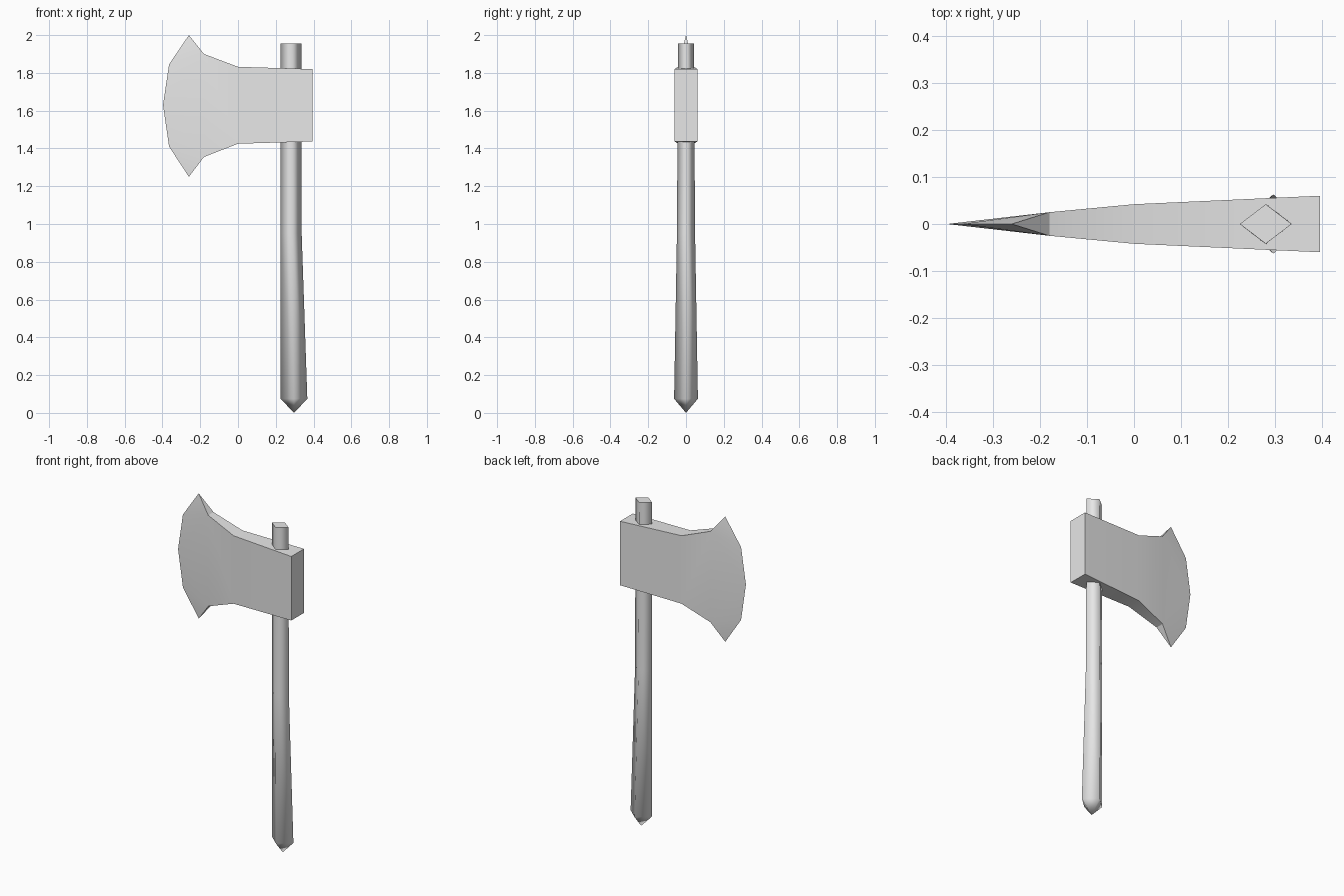
import bpy, bmesh, math

cube = bpy.data.objects.get("Cube")
if cube:
    bpy.data.objects.remove(cube)

grey = bpy.data.materials.new("plain_grey")
grey.use_nodes = True
grey.diffuse_color = (0.8, 0.8, 0.8, 1)
grey.node_tree.nodes["Principled BSDF"].inputs["Base Color"].default_value = (0.8, 0.8, 0.8, 1)


def finish(name, bm):
    """Turn a bmesh into a named object with outward normals."""
    bmesh.ops.recalc_face_normals(bm, faces=bm.faces[:])
    mesh = bpy.data.meshes.new(name)
    bm.to_mesh(mesh)
    bm.free()
    mesh.materials.append(grey)
    obj = bpy.data.objects.new(name, mesh)
    bpy.context.collection.objects.link(obj)
    bpy.ops.object.select_all(action="DESELECT")
    obj.select_set(True)
    bpy.context.view_layer.objects.active = obj
    return obj


# Handle: diamond rings (z, left x, right x, half depth), flaring to a pointed butt
RINGS = [(1.955, 0.225, 0.335, 0.042), (0.95, 0.225, 0.337, 0.048),
         (0.075, 0.225, 0.367, 0.063)]
bm = bmesh.new()
loops = []
for z, x0, x1, d in RINGS:
    xm = (x0 + x1) / 2
    loops.append([bm.verts.new(p) for p in
                  ((x0, 0, z), (xm, -d, z), (x1, 0, z), (xm, d, z))])
tip = bm.verts.new((0.297, 0, 0))
for i in range(4):
    j = (i + 1) % 4
    for a, b in zip(loops, loops[1:]):
        bm.faces.new((a[i], a[j], b[j], b[i]))
    bm.faces.new((loops[-1][i], loops[-1][j], tip))
for f in bm.faces:
    f.smooth = True
cap = bm.faces.new(loops[0])
for e in cap.edges:
    e.smooth = False
finish("handle", bm)

# Axe head: wedge sections (x, half depth, bottom z, top z) from poll to blade
SECTIONS = [(0.395, 0.06, 1.437, 1.82), (0, 0.042, 1.425, 1.832),
            (-0.18, 0.025, 1.355, 1.90)]
EDGE = [(-0.26, 2.0), (-0.365, 1.845), (-0.397, 1.63), (-0.365, 1.41), (-0.26, 1.25)]
bm = bmesh.new()
sides = {s: [(bm.verts.new((x, s * d, lo)), bm.verts.new((x, s * d, hi)))
             for x, d, lo, hi in SECTIONS] for s in (-1, 1)}
edge = [bm.verts.new((x, 0, z)) for x, z in EDGE]
for cols in sides.values():
    for (a, b), (c, d) in zip(cols, cols[1:]):
        bm.faces.new((a, b, d, c))
    # Cheek facets fan out to the cutting edge
    low, high = cols[-1]
    for p, q in zip(edge[:2], edge[1:3]):
        bm.faces.new((high, p, q))
    bm.faces.new((low, high, edge[2]))
    for p, q in zip(edge[2:4], edge[3:5]):
        bm.faces.new((low, p, q))
# Poll, top and bottom strips, and the horn undersides
front, back = sides[-1], sides[1]
bm.faces.new((*front[0], *reversed(back[0])))
for k, horn in ((0, edge[-1]), (1, edge[0])):
    for i in range(2):
        bm.faces.new((front[i][k], front[i + 1][k], back[i + 1][k], back[i][k]))
    bm.faces.new((front[2][k], horn, back[2][k]))
finish("axe_head", bm)
bpy.ops.object.shade_smooth_by_angle(angle=math.radians(30))
